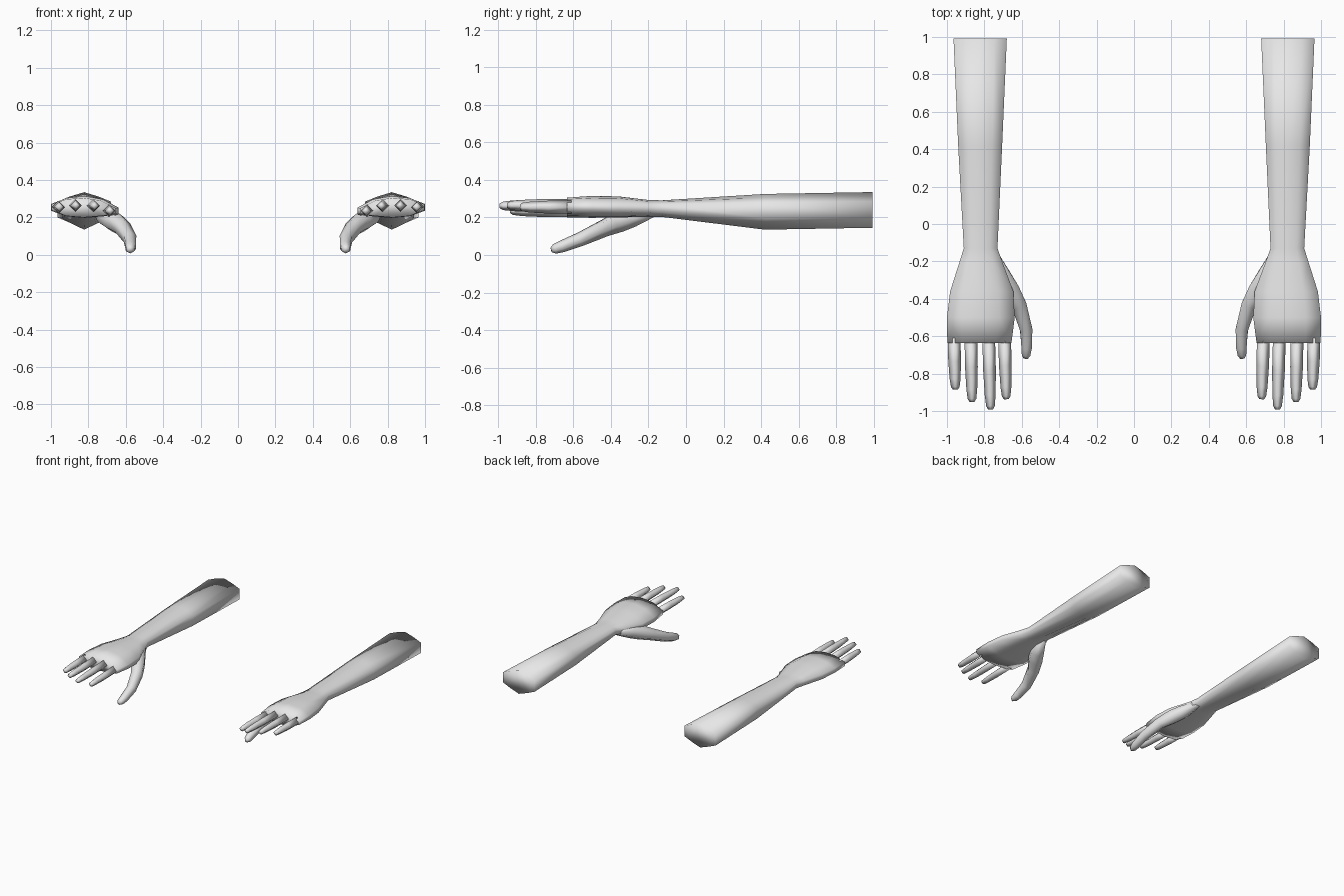
import bpy, bmesh, math
from mathutils import Vector

cube = bpy.data.objects.get("Cube")
if cube:
    bpy.data.objects.remove(cube, do_unlink=True)

# Single plain grey
grey = bpy.data.materials.new("light_grey")
grey.diffuse_color = (0.8, 0.8, 0.8, 1)
grey.use_nodes = True
grey.node_tree.nodes["Principled BSDF"].inputs["Base Color"].default_value = (0.8, 0.8, 0.8, 1)


def loft(name, rings):
    """Skin a list of point rings, cap both ends and mirror to the other side."""
    bm = bmesh.new()
    loops = [[bm.verts.new(p) for p in ring] for ring in rings]
    n = len(loops[0])
    for a, b in zip(loops, loops[1:]):
        for i in range(n):
            j = (i + 1) % n
            bm.faces.new((a[i], a[j], b[j], b[i]))
    bm.faces.new(loops[0])
    bm.faces.new(loops[-1])
    bmesh.ops.recalc_face_normals(bm, faces=bm.faces)
    for f in bm.faces:
        f.smooth = True
    mesh = bpy.data.meshes.new(name)
    bm.to_mesh(mesh)
    bm.free()
    mesh.materials.append(grey)
    ob = bpy.data.objects.new(name, mesh)
    bpy.context.collection.objects.link(ob)
    mirror = ob.modifiers.new("other_side", 'MIRROR')
    mirror.use_mirror_merge = False
    return ob


def arm_ring(y, x0, x1, top, top_mid, high, low, bot_mid, bottom, drop):
    """Faceted oval section; the thumb side sits lower by drop."""
    cx, q = (x0 + x1) / 2, (x1 - x0) * 0.27
    return [Vector(p) for p in (
        (x1, y, low), (x1, y, high), (cx + q, y, top_mid), (cx, y, top),
        (cx - q, y, top_mid - drop / 3), (x0, y, high - drop), (x0, y, low - drop),
        (cx - q, y, bot_mid), (cx, y, bottom), (cx + q, y, bot_mid))]


def tube_rings(path, sides, turn):
    """Rings of given radii set square to a path of (x, y, z, radius)."""
    pts = [Vector(p[:3]) for p in path]
    rings = []
    for k, p in enumerate(pts):
        d = (pts[min(k + 1, len(pts) - 1)] - pts[max(k - 1, 0)]).normalized()
        u = d.cross(Vector((0, 0, 1))).normalized()
        v = u.cross(d)
        angles = [turn + 2 * math.pi * i / sides for i in range(sides)]
        rings.append([p + path[k][3] * (u * math.cos(a) + v * math.sin(a)) for a in angles])
    return rings


# Forearm, wrist and palm
stations = [
    (0.992, 0.68, 0.965, 0.335, 0.312, 0.285, 0.20, 0.172, 0.145, 0),
    (0.42, 0.705, 0.94, 0.325, 0.305, 0.28, 0.195, 0.165, 0.135, 0),
    (-0.13, 0.73, 0.91, 0.291, 0.285, 0.27, 0.225, 0.212, 0.203, 0),
    (-0.20, 0.705, 0.932, 0.293, 0.286, 0.268, 0.228, 0.211, 0.203, 0.01),
    (-0.36, 0.645, 0.983, 0.312, 0.302, 0.272, 0.232, 0.206, 0.20, 0.02),
    (-0.50, 0.638, 1.0, 0.315, 0.304, 0.272, 0.236, 0.206, 0.198, 0.02),
    (-0.635, 0.655, 0.998, 0.305, 0.297, 0.270, 0.240, 0.208, 0.20, 0.02),
]
loft("forearm_and_palm", [arm_ring(*s) for s in stations])

# Fingers: base x, tip x, tip y, height
fingers = {
    "little_finger": (0.962, 0.955, -0.885, 0.255),
    "ring_finger": (0.872, 0.866, -0.952, 0.264),
    "middle_finger": (0.777, 0.767, -0.992, 0.262),
    "index_finger": (0.692, 0.683, -0.937, 0.236),
}
for name, (xb, xt, yt, z) in fingers.items():
    path = []
    for t, r in ((0, 0.034), (0.45, 0.034), (0.80, 0.029), (0.95, 0.023), (1, 0.013)):
        path.append((xb + (xt - xb) * t, -0.61 + (yt + 0.61) * t, z, r))
    loft(name, tube_rings(path, 4, 0))

# Thumb, swelling into the heel of the hand
thumb = [
    (0.755, -0.15, 0.240, 0.025), (0.705, -0.28, 0.205, 0.055),
    (0.665, -0.35, 0.180, 0.058), (0.617, -0.43, 0.145, 0.047),
    (0.577, -0.56, 0.085, 0.038), (0.574, -0.66, 0.046, 0.032),
    (0.577, -0.70, 0.032, 0.026), (0.579, -0.718, 0.027, 0.013),
]
loft("thumb", tube_rings(thumb, 6, math.pi / 6))
